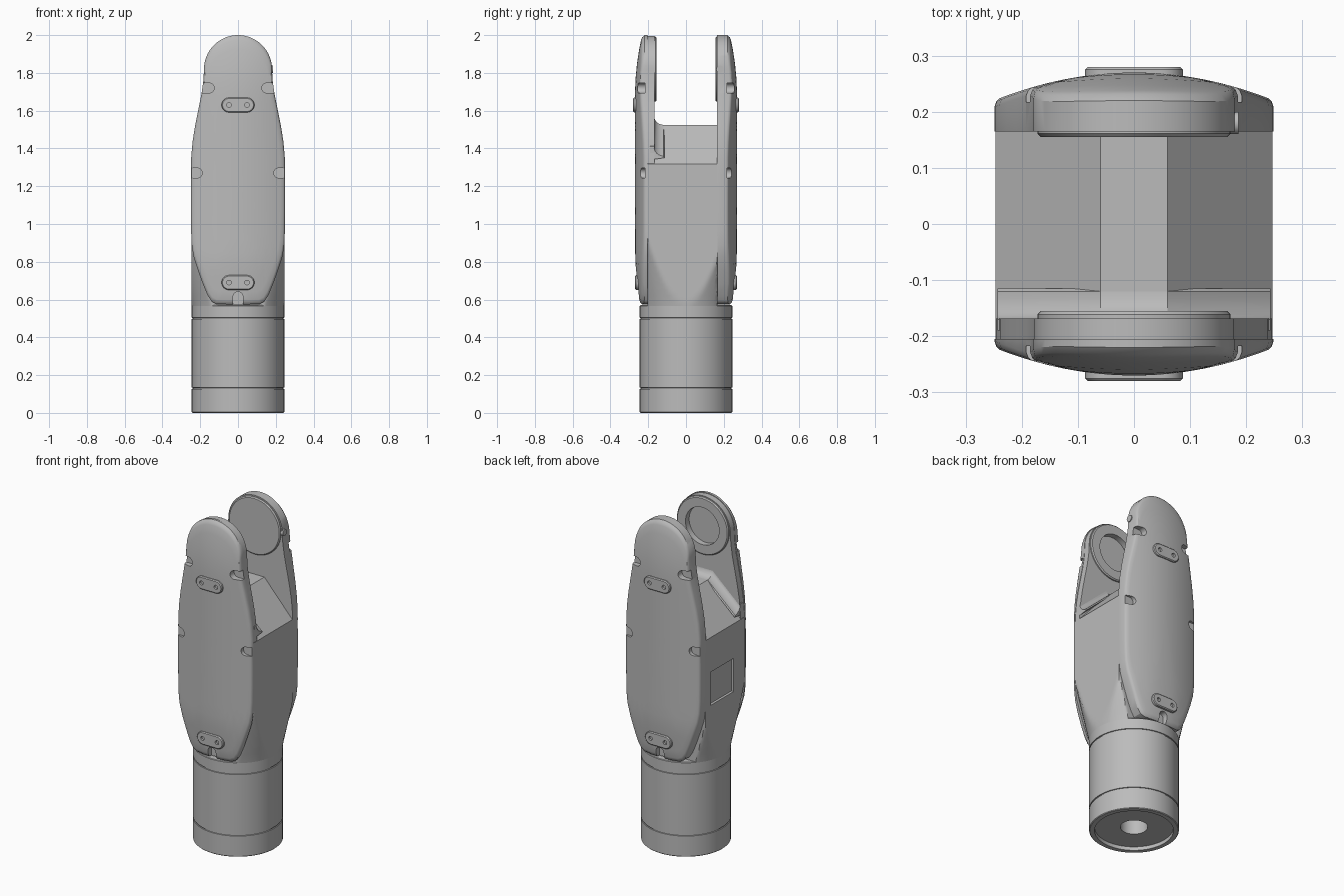
import bpy, bmesh
from math import sin, cos, pi

old = bpy.data.objects.get("Cube")
if old:
    bpy.data.objects.remove(old, do_unlink=True)

grey = bpy.data.materials.new("machined_grey")
grey.use_nodes = True
COLOUR = (0.5, 0.5, 0.5, 1)
grey.diffuse_color = COLOUR
grey.node_tree.nodes["Principled BSDF"].inputs["Base Color"].default_value = COLOUR
parts = []


def add_loft(bm, rings):
    """Skin a stack of equal-length point rings and cap both ends."""
    rows = [[bm.verts.new(p) for p in ring] for ring in rings]
    n = len(rows[0])
    for a, b in zip(rows, rows[1:]):
        for i in range(n):
            j = (i + 1) % n
            bm.faces.new((a[i], a[j], b[j], b[i]))
    bm.faces.new(rows[0])
    bm.faces.new(rows[-1])


def loft(name, *stacks, cuts=()):
    bm = bmesh.new()
    for rings in stacks:
        add_loft(bm, rings)
    bmesh.ops.remove_doubles(bm, verts=bm.verts, dist=1e-5)
    for co, no in cuts:
        geom = bm.verts[:] + bm.edges[:] + bm.faces[:]
        cut = bmesh.ops.bisect_plane(bm, geom=geom, plane_co=co, plane_no=no, clear_outer=True)
        edges = [e for e in cut["geom_cut"] if isinstance(e, bmesh.types.BMEdge)]
        bmesh.ops.holes_fill(bm, edges=edges)
    bmesh.ops.recalc_face_normals(bm, faces=bm.faces)
    mesh = bpy.data.meshes.new(name)
    bm.to_mesh(mesh)
    bm.free()
    mesh.materials.append(grey)
    obj = bpy.data.objects.new(name, mesh)
    bpy.context.collection.objects.link(obj)
    parts.append(obj)
    return obj


def carve(obj, cutter):
    """Subtract the cutter for good, then discard it."""
    mod = obj.modifiers.new("carve", "BOOLEAN")
    mod.operation, mod.solver, mod.object = "DIFFERENCE", "EXACT", cutter
    graph = bpy.context.evaluated_depsgraph_get()
    obj.data = bpy.data.meshes.new_from_object(obj.evaluated_get(graph))
    obj.modifiers.clear()
    parts.remove(cutter)
    bpy.data.objects.remove(cutter, do_unlink=True)


def circle(r, z, n=96):
    return [(r * cos(2 * pi * i / n), r * sin(2 * pi * i / n), z) for i in range(n)]


def stadium(x0, x1, z, r, n=12):
    """Slot outline in x and z."""
    right = [(x1 + r * sin(pi * i / n), z + r * cos(pi * i / n)) for i in range(n + 1)]
    left = [(x0 - r * sin(pi * i / n), z - r * cos(pi * i / n)) for i in range(n + 1)]
    return right + left


def at_y(outline, y, s=1.0, zc=1.25):
    return [(x * s, y, zc + (z - zc) * s) for x, z in outline]


def slab(outline, y0, y1):
    return [at_y(outline, y0), at_y(outline, y1)]


# Round wrist with two seams, a recessed underside and a cable bore
profile = [(0.075, 0.3), (0.075, 0.022), (0.215, 0.022), (0.215, 0), (0.241, 0), (0.245, 0.004)]
for seam in (0.13, 0.5):
    profile += [(0.245, seam - 0.004), (0.24, seam - 0.003), (0.24, seam + 0.003), (0.245, seam + 0.004)]
profile += [(0.245, 0.567), (0.242, 0.57)]
loft("wrist_cylinder", [circle(r, z) for r, z in profile])

# Core: a flared cone trimmed by flat sides, with a ridged roof
def core_ring(z):
    r = 0.245 + 0.21 * max(0, z - 0.57)
    return [(max(-0.247, min(0.247, x)), max(-0.205, min(0.166, y)), z)
            for x, y, z in circle(r, z, 128)]


heights = [0.565] + [0.59 + 0.03 * i for i in range(19)] + [1.6]
core = loft("core_body", [core_ring(z) for z in heights],
            cuts=[((0, 0, 1.525), (0, 0, 1))] +
                 [((s * 0.06, 0, 1.525), (s * 0.21, 0, 0.19)) for s in (-1, 1)])
carve(core, loft("window_cutter", [[(x, y, z) for y, z in
      ((-0.1, 0.91), (0.12, 0.91), (0.12, 1.11), (-0.1, 1.11))] for x in (-0.3, -0.232)]))

# Fillet where the roof meets the front arm
fillet = [(-0.19, -0.02), (-0.115, -0.01)]
fillet += [(-0.12 - 0.05 * sin(a), 0.05 * (1 - cos(a))) for a in [pi / 12 * i for i in range(7)]]
fillet += [(-0.19, 0.05)]
loft("roof_fillet", [[(x, y, z + dz) for y, dz in fillet]
                     for x, z in ((-0.243, 1.36), (-0.06, 1.525), (0.06, 1.525), (0.243, 1.36))])

# Shared outline of covers and arms
half = [(0.06, 0.575), (0.115, 0.577), (0.14, 0.59), (0.16, 0.62), (0.185, 0.68), (0.212, 0.755),
        (0.236, 0.83), (0.245, 0.89), (0.248, 0.96), (0.249, 1.06), (0.249, 1.16), (0.249, 1.26),
        (0.248, 1.35), (0.24, 1.44), (0.227, 1.52), (0.209, 1.61), (0.193, 1.69), (0.183, 1.76)]
half += [(0.18 * cos(a), 1.82 + 0.18 * sin(a)) for a in [pi / 32 * i for i in range(16)]]
outline = half + [(0, 2.0)] + [(-x, z) for x, z in reversed(half)]


def crown(x, z):
    """Depth of the domed cover surface."""
    top = max(0, (z - 1.68) / 0.32)
    low = max(0, (0.8 - z) / 0.22)
    return 0.27 - 0.8 * x * x - 0.038 * top ** 2 - 0.022 * low


def dome(s, drop, side):
    return [(x, side * (crown(x, z) - drop), z) for x, _, z in at_y(outline, 0, s)]


for label, side, inner in (("front", -1, 0.205), ("back", 1, 0.165)):
    # Domed cover with screw notches along its rim
    shells = [(1, 0.012), (0.985, 0.003), (0.965, 0)] + [(0.9 - 0.1 * i, 0) for i in range(9)] + [(0.02, 0)]
    cover = loft(label + "_cover", [at_y(outline, side * inner)] + [dome(s, d, side) for s, d in shells])
    notches = []
    for x, z in ((0.152, 1.72), (0.215, 1.27)):
        notches += [stadium(x, 0.35, z, 0.026), stadium(-0.35, -x, z, 0.026)]
    slot = [(z, x) for x, z in stadium(0.45, 0.615, 0, 0.026)]
    slot = [(x, z) for x, z in slot]
    carve(cover, loft("notch_cutter", *[slab(o, side * 0.217, side * 0.35) for o in notches + [slot]]))

    # Raised oblong pads with two screw holes each
    for name, z in (("upper", 1.63), ("lower", 0.69)):
        face = crown(0, z) + 0.01
        pad = loft(f"{label}_{name}_pad", [
            at_y(stadium(-0.048, 0.048, z, 0.039), side * 0.235),
            at_y(stadium(-0.048, 0.048, z, 0.039), side * (face - 0.005)),
            at_y(stadium(-0.048, 0.048, z, 0.034), side * face)])
        carve(pad, loft("screw_cutter", *[slab(stadium(x, x, z, 0.012), side * (face - 0.012), side * 0.3)
                                          for x in (-0.048, 0.048)]))

    # Arm plate behind the cover, and the joint boss
    if label == "front":
        arm = [(x * 0.99, max(1.2, z) - 0.004) for x, z in outline if z > 1.1]
    else:
        arm = [(x * 0.985, z - 0.004) for x, z in outline if z > 1.5]
    arm_plate = loft(label + "_arm", slab(arm, side * 0.168, side * 0.21))
    boss_disc = stadium(0, 0, 1.82, 0.172, 32)
    rim = stadium(0, 0, 1.82, 0.166, 32)
    boss = loft(label + "_joint_boss", [at_y(boss_disc, side * 0.2), at_y(boss_disc, side * 0.161),
                                        at_y(rim, side * 0.155)])
    if label == "front":
        for target in (boss, arm_plate):
            carve(target, loft("bore_cutter", slab(stadium(0, 0, 1.82, 0.112, 32), -0.1, -0.19)))

# Small locating stud beside the back joint
loft("locating_stud", [[(x, 0.18 + 0.02 * cos(pi / 8 * i), 1.82 + 0.02 * sin(pi / 8 * i))
                        for i in range(16)] for x in (0.15, 0.186)])

bpy.ops.object.select_all(action="DESELECT")
for part in parts:
    part.select_set(True)
bpy.context.view_layer.objects.active = parts[0]
bpy.ops.object.shade_smooth_by_angle(angle=0.5)
